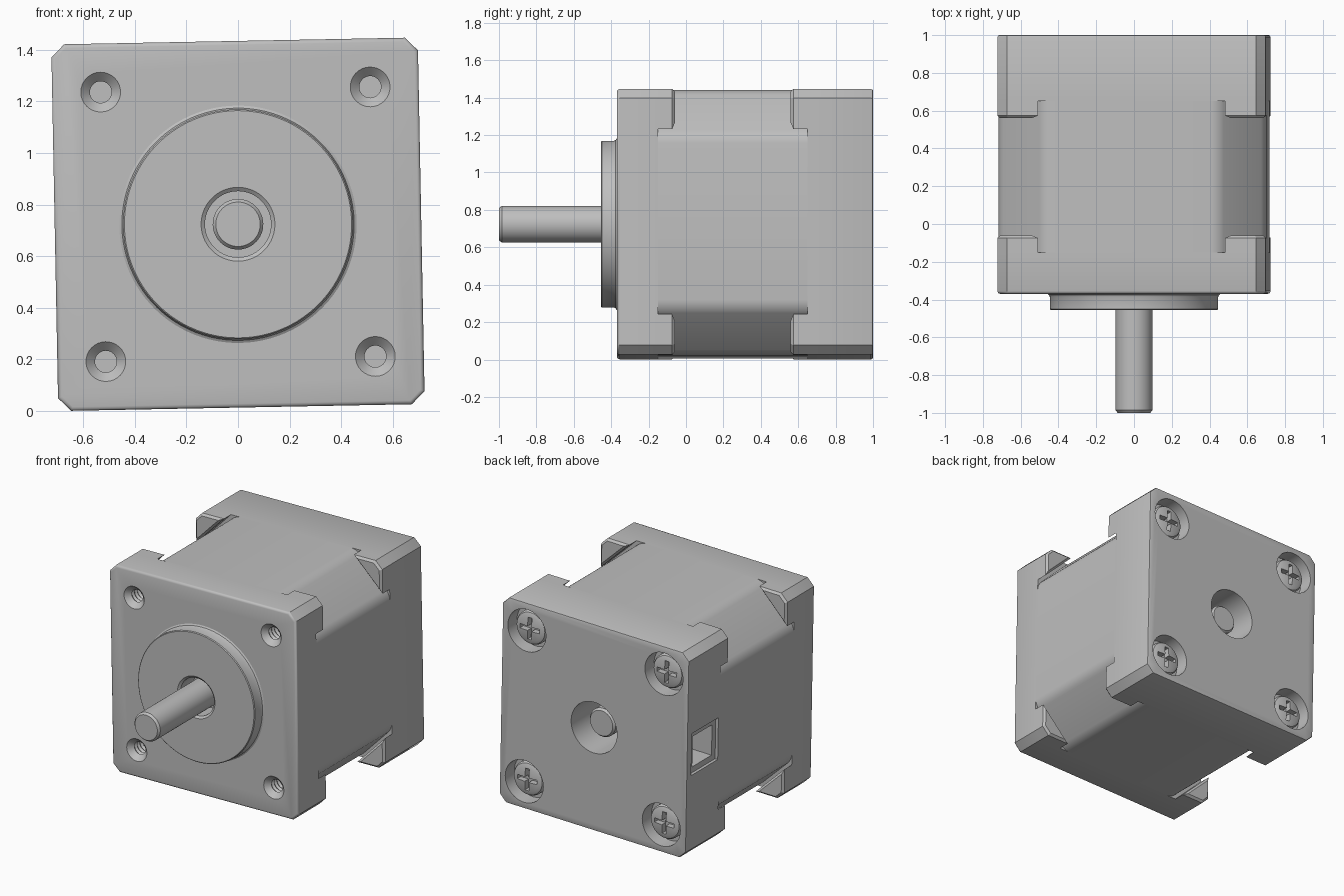
import bpy, bmesh, math
from mathutils import Matrix, Vector

cube = bpy.data.objects.get("Cube")
if cube:
    bpy.data.objects.remove(cube, do_unlink=True)

# One flat grey metal
metal = bpy.data.materials.new("grey_metal")
metal.use_nodes = True
grey = (0.52, 0.52, 0.52, 1)
metal.diffuse_color = grey
metal.node_tree.nodes["Principled BSDF"].inputs["Base Color"].default_value = grey

HALF, CHAMFER, HOLE = 0.71, 0.05, 0.522
FRONT, BACK, CORE_A, CORE_B = -0.37, 1.0, -0.15, 0.65
# The whole motor is turned very slightly about its shaft axis
PLACE = Matrix.Translation((0, 0, 0.7235)) @ Matrix.Rotation(math.radians(-1.1), 4, 'Y')
CORNERS = [(sx, sz) for sx in (-1, 1) for sz in (-1, 1)]


def finish(name, bm):
    bmesh.ops.recalc_face_normals(bm, faces=bm.faces[:])
    mesh = bpy.data.meshes.new(name)
    bm.to_mesh(mesh)
    bm.free()
    mesh.materials.append(metal)
    obj = bpy.data.objects.new(name, mesh)
    bpy.context.collection.objects.link(obj)
    obj.matrix_world = PLACE
    return obj


def select(obj):
    bpy.ops.object.select_all(action='DESELECT')
    obj.select_set(True)
    bpy.context.view_layer.objects.active = obj


def smooth(obj):
    select(obj)
    bpy.ops.object.shade_smooth_by_angle(angle=math.radians(32))


def lathe(bm, profile, cx=0, cz=0, steps=48):
    """Turn (radius, y) points about a line parallel to y."""
    new = [bm.verts.new((cx + r, y, cz)) for r, y in profile]
    edges = [bm.edges.new(pair) for pair in zip(new, new[1:])]
    bmesh.ops.spin(bm, geom=new + edges, cent=(cx, 0, cz), axis=(0, 1, 0),
                   angle=math.tau, steps=steps, use_duplicate=False)
    bmesh.ops.remove_doubles(bm, verts=bm.verts[:], dist=1e-5)


def box(bm, center, size):
    bmesh.ops.create_cube(bm, size=1, matrix=Matrix.Translation(center)
                          @ Matrix.Diagonal((*size, 1)))


def prism(outline, y0, y1):
    """Extrude an (x, z) outline along y."""
    bm = bmesh.new()
    face = bm.faces.new([bm.verts.new((x, y0, z)) for x, z in outline])
    out = bmesh.ops.extrude_face_region(bm, geom=[face])
    moved = [v for v in out["geom"] if isinstance(v, bmesh.types.BMVert)]
    bmesh.ops.translate(bm, verts=moved, vec=(0, y1 - y0, 0))
    return bm


def bevel_end(bm, y, width, segments):
    rim = [e for e in bm.edges if all(abs(v.co.y - y) < 1e-4 for v in e.verts)]
    bmesh.ops.bevel(bm, geom=rim, offset=width, segments=segments,
                    affect='EDGES', profile=0.5)


def octagon(half, k):
    return [(half, -k), (half, k), (k, half), (-k, half),
            (-half, k), (-half, -k), (-k, -half), (k, -half)]


def cut(obj, bm):
    cutter = finish("cutter", bm)
    cutter.hide_render = True
    mod = obj.modifiers.new("cut", 'BOOLEAN')
    mod.operation, mod.solver, mod.object = 'DIFFERENCE', 'EXACT', cutter
    mod.use_self = True
    bpy.context.view_layer.update()
    select(obj)
    bpy.ops.object.modifier_apply(modifier=mod.name)
    bpy.data.objects.remove(cutter, do_unlink=True)


# Middle stack with broad, softly blended corners
bm = prism(octagon(HALF, 0.46), CORE_A, CORE_B)
long_edges = [e for e in bm.edges if abs(e.verts[0].co.y - e.verts[1].co.y) > 0.1]
bmesh.ops.bevel(bm, geom=long_edges, offset=0.04, segments=4, affect='EDGES', profile=0.5)
smooth(finish("stator_core", bm))

# Front cap with threaded mounting holes and a shaft opening
bm = prism(octagon(HALF, HALF - CHAMFER), FRONT, CORE_A)
bevel_end(bm, FRONT, 0.015, 3)
front_cap = finish("front_cap", bm)
thread = [(0, -0.38), (0.087, -0.38), (0.05, -0.343)]
for i in range(5):
    y = -0.335 + i * 0.03
    thread += [(0.042, y), (0.052, y + 0.015)]
thread += [(0.042, -0.18), (0, -0.18)]
bm = bmesh.new()
for sx, sz in CORNERS:
    lathe(bm, thread, sx * HOLE, sz * HOLE, 32)
lathe(bm, [(0, -0.4), (0.16, -0.4), (0.16, -0.28), (0, -0.28)])
cut(front_cap, bm)
smooth(front_cap)

# Back cap with screw recesses, rear bore and connector socket
bm = prism(octagon(HALF, HALF - CHAMFER), CORE_B, BACK)
bevel_end(bm, BACK, 0.01, 2)
back_cap = finish("back_cap", bm)
bm = bmesh.new()
for sx, sz in CORNERS:
    lathe(bm, [(0, 1.05), (0.145, 1.05), (0.145, 0.9), (0, 0.9)], sx * HOLE, sz * HOLE)
lathe(bm, [(0, 1.05), (0.175, 1.05), (0.175, 0.67), (0, 0.67)])
cut(back_cap, bm)
for depth, side in ((0.02, 0.29), (0.2, 0.21)):
    bm = bmesh.new()
    box(bm, (-HALF, 0.81, 0), (2 * depth, side, side))
    cut(back_cap, bm)
smooth(back_cap)

# Overhanging corner blocks, separated from the core by a thin slot
K = 0.495
for end, y0, y1 in (("front", CORE_A, -0.06), ("back", CORE_B, 0.56)):
    for sx, sz in CORNERS:
        corner = [(K, HALF), (HALF - CHAMFER, HALF), (HALF, HALF - CHAMFER), (HALF, K)]
        bm = prism([(sx * x, sz * z) for x, z in corner], y0, y1)
        bevel_end(bm, y1, 0.014, 1)
        finish(f"{end}_corner_block", bm)

# Raised pilot disc with a recess around the shaft
bm = bmesh.new()
lathe(bm, [(0, -0.3), (0.128, -0.3), (0.128, -0.443), (0.143, -0.455), (0.44, -0.455),
           (0.445, -0.45), (0.445, -0.388), (0.45, -0.376), (0.463, -0.368),
           (0.44, -0.2), (0, -0.2)], steps=96)
smooth(finish("pilot_disc", bm))

# Shaft running through the motor
bm = bmesh.new()
lathe(bm, [(0, -1), (0.086, -1), (0.098, -0.985), (0.098, 0.905), (0.086, 0.92), (0, 0.92)])
smooth(finish("shaft", bm))

# Cross-head screws
for sx, sz in CORNERS:
    x, z = sx * HOLE, sz * HOLE
    bm = bmesh.new()
    lathe(bm, [(0, 0.88), (0.115, 0.88), (0.115, 0.945), (0.107, 0.958),
               (0.085, 0.967), (0, 0.974)], x, z)
    screw = finish("screw", bm)
    bm = bmesh.new()
    box(bm, (x, 0.97, z), (0.15, 0.08, 0.03))
    box(bm, (x, 0.97, z), (0.03, 0.081, 0.15))
    cut(screw, bm)
    smooth(screw)
